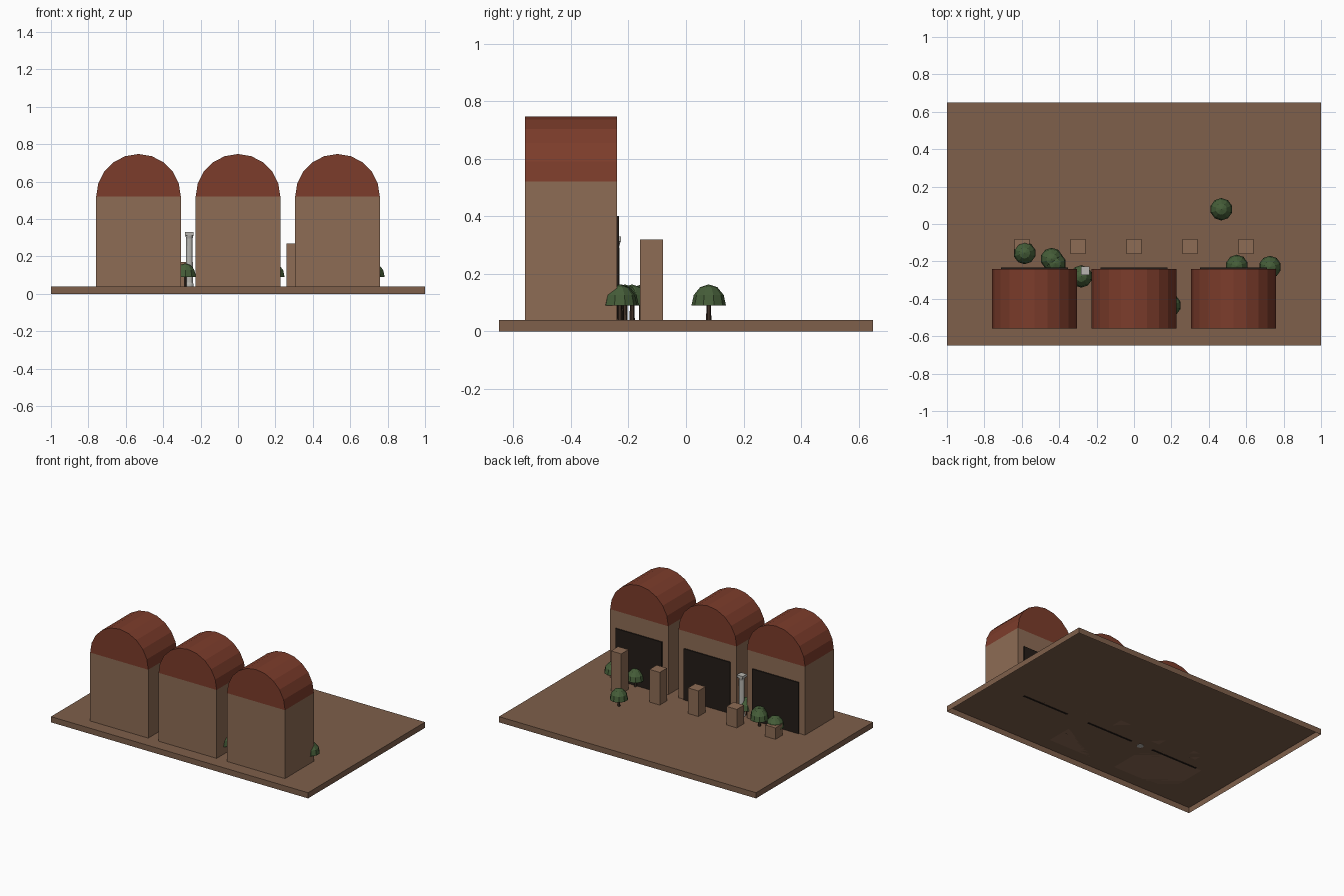
import bpy, bmesh, math

if "Cube" in bpy.data.objects:
    bpy.data.objects.remove(bpy.data.objects["Cube"])


def material(name, rgb):
    m = bpy.data.materials.new(name)
    m.diffuse_color = (*rgb, 1)
    m.use_nodes = True
    m.node_tree.nodes["Principled BSDF"].inputs["Base Color"].default_value = m.diffuse_color
    return m


EARTH = material("earth", (0.21, 0.115, 0.07))
WALL = material("wall", (0.27, 0.15, 0.09))
TILE = material("roof_tile", (0.20, 0.045, 0.024))
DARK = material("dark_door", (0.018, 0.012, 0.009))
LEAF = material("leaf", (0.06, 0.11, 0.04))
BARK = material("bark", (0.05, 0.03, 0.02))
STONE = material("stone", (0.48, 0.47, 0.44))


def finish(name, bm, mat):
    me = bpy.data.meshes.new(name)
    bm.to_mesh(me)
    bm.free()
    me.materials.append(mat)
    ob = bpy.data.objects.new(name, me)
    bpy.context.collection.objects.link(ob)
    return ob


def box(name, x, y, z, mat, floor=True):
    """Box from (low, high) ranges on each axis, optionally open underneath."""
    bm = bmesh.new()
    bmesh.ops.create_cube(bm, size=1)
    for v in bm.verts:
        v.co = [r[0] + (c + 0.5) * (r[1] - r[0]) for c, r in zip(v.co, (x, y, z))]
    bmesh.ops.recalc_face_normals(bm, faces=bm.faces)
    if not floor:
        low = [f for f in bm.faces if f.normal.z < -0.5]
        bmesh.ops.delete(bm, geom=low, context='FACES_ONLY')
    return finish(name, bm, mat)


def lathe(name, profile, sides, x, y, mat):
    """Closed solid turned from (radius, z) points; radius 0 makes a tip."""
    bm = bmesh.new()
    rings = []
    for r, z in profile:
        n = sides if r > 0 else 1
        angles = [math.tau * i / sides + math.pi / 2 for i in range(n)]
        rings.append([bm.verts.new((x + r * math.cos(a), y + r * math.sin(a), z))
                      for a in angles])
    for a, b in zip(rings, rings[1:]):
        for i in range(sides):
            j = (i + 1) % sides
            if len(b) == 1:
                bm.faces.new((a[i], a[j], b[0]))
            else:
                bm.faces.new((a[i], a[j], b[j], b[i]))
    for ring in (rings[0], rings[-1]):
        if len(ring) > 1:
            bm.faces.new(ring)
    bmesh.ops.recalc_face_normals(bm, faces=bm.faces)
    return finish(name, bm, mat)


def barrel_roof(name, x, y, z, r):
    """Half cylinder along y, ten flat panels."""
    bm = bmesh.new()
    arch = [bm.verts.new((x + r * math.cos(math.pi * i / 10), y[0],
                          z + r * math.sin(math.pi * i / 10))) for i in range(11)]
    face = bm.faces.new(arch)
    ext = bmesh.ops.extrude_face_region(bm, geom=[face], use_keep_orig=True)
    for v in ext["geom"]:
        if isinstance(v, bmesh.types.BMVert):
            v.co.y = y[1]
    bmesh.ops.recalc_face_normals(bm, faces=bm.faces)
    return finish(name, bm, TILE)


# ground slab, a shell open underneath
box("ground_slab", (-1, 1), (-0.65, 0.65), (0, 0.04), EARTH, floor=False)

# three vaulted halls with dark openings at the back
for i, x in enumerate((-0.532, 0, 0.532)):
    box(f"hall_wall_{i}", (x - 0.226, x + 0.226), (-0.56, -0.24), (0.04, 0.521), WALL)
    barrel_roof(f"hall_roof_{i}", x, (-0.56, -0.24), 0.521, 0.226)
    box(f"hall_door_{i}", (x - 0.18, x + 0.18), (-0.245, -0.232), (0.038, 0.40), DARK)

# row of pillar stumps rising towards +x
for i in range(5):
    x = -0.6 + 0.3 * i
    box(f"pillar_stump_{i}", (x - 0.04, x + 0.04), (-0.16, -0.08),
        (0.04, 0.12 + 0.05 * i), WALL)

# stone column with flared capital
cx, cy = -0.26, -0.249
lathe("column_shaft", [(0.022, 0.038), (0.022, 0.05), (0.019, 0.06), (0.017, 0.295),
                       (0.022, 0.315)], 12, cx, cy, STONE)
box("column_capital", (cx - 0.023, cx + 0.023), (cy - 0.023, cy + 0.023),
    (0.312, 0.33), STONE)

# small domed trees
dome = [(0.060 * math.cos(math.pi / 6 * k), 0.09 + 0.073 * math.sin(math.pi / 6 * k))
        for k in range(3)] + [(0, 0.163)]
trees = [(-0.585, -0.155), (-0.44, -0.187), (-0.422, -0.212), (-0.282, -0.28),
         (0.192, -0.435), (0.467, 0.079), (0.55, -0.224), (0.727, -0.23)]
for i, (x, y) in enumerate(trees):
    lathe(f"tree_trunk_{i}", [(0.009, 0.04), (0.008, 0.10)], 6, x, y, BARK)
    lathe(f"tree_canopy_{i}", dome, 10, x, y, LEAF)
